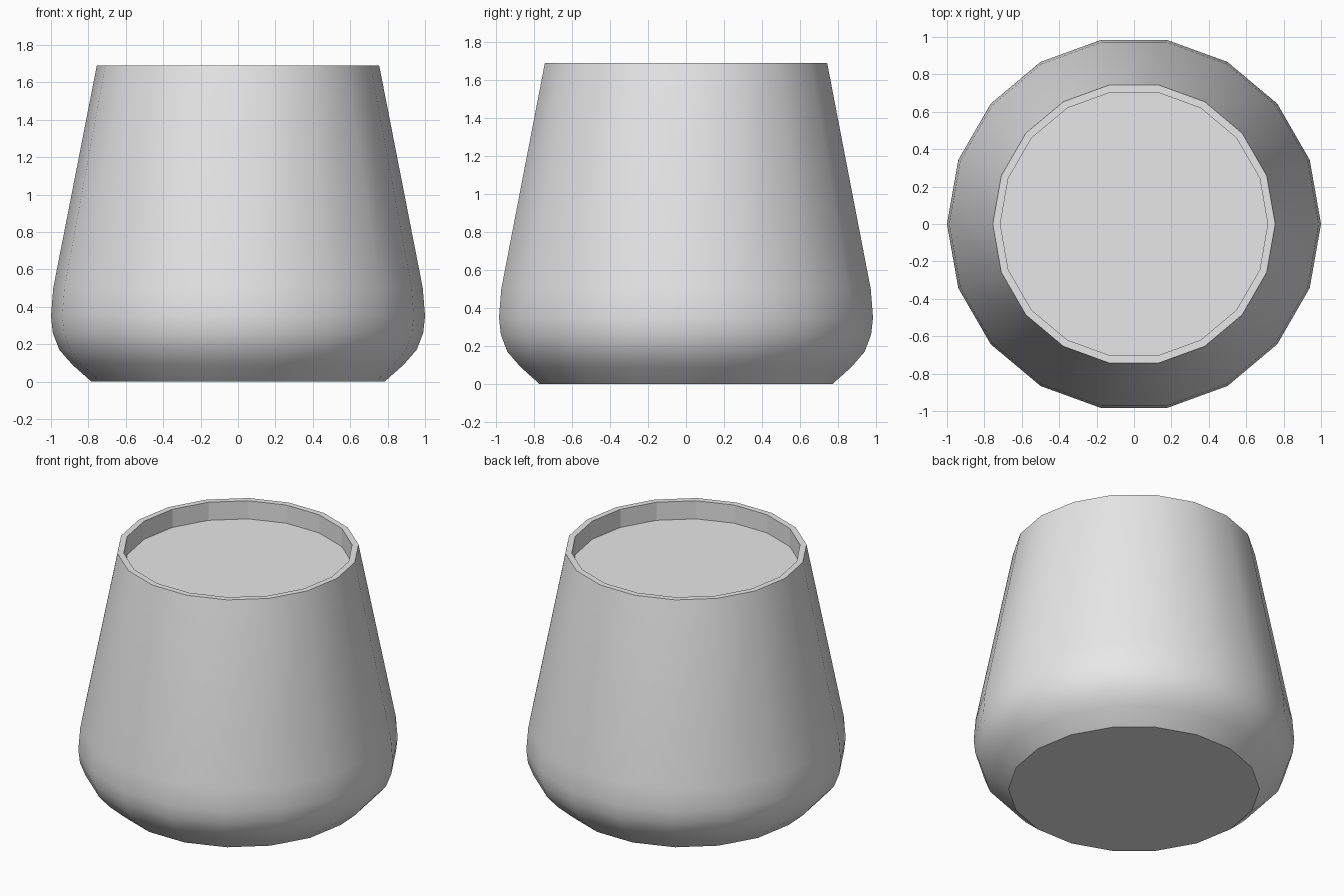
import bpy
import bmesh
from math import radians
from mathutils import Matrix, Vector

cube = bpy.data.objects.get("Cube")
if cube:
    bpy.data.objects.remove(cube, do_unlink=True)

SIDES = 18
HEIGHT = 1.69
RECESS = 0.125


def make_material(name, colour):
    mat = bpy.data.materials.new(name)
    mat.use_nodes = True
    mat.diffuse_color = colour
    mat.node_tree.nodes["Principled BSDF"].inputs["Base Color"].default_value = colour
    return mat


def lathe(name, profile, mat):
    """Spin a radius/height profile around z and close both ends with flat caps."""
    bm = bmesh.new()
    verts = [bm.verts.new((r, 0, z)) for r, z in profile]
    edges = [bm.edges.new(pair) for pair in zip(verts, verts[1:])]
    bmesh.ops.spin(bm, geom=verts + edges, cent=(0, 0, 0), axis=(0, 0, 1),
                   angle=radians(360), steps=SIDES, use_duplicate=False)
    bmesh.ops.remove_doubles(bm, verts=bm.verts, dist=0.0001)
    bmesh.ops.holes_fill(bm, edges=[e for e in bm.edges if e.is_boundary], sides=0)
    bmesh.ops.recalc_face_normals(bm, faces=bm.faces)

    # Smooth outer wall; flat caps, rim and inner wall
    for face in bm.faces:
        centre = face.calc_center_median()
        outward = face.normal.dot(Vector((centre.x, centre.y, 0)))
        face.smooth = outward > 0.1
    for edge in bm.edges:
        edge.smooth = edge.calc_face_angle(0) < radians(30)

    mesh = bpy.data.meshes.new(name)
    bm.to_mesh(mesh)
    bm.free()
    mesh.materials.append(mat)
    obj = bpy.data.objects.new(name, mesh)
    bpy.context.collection.objects.link(obj)
    return obj


grey = make_material("plain grey", (0.8, 0.8, 0.8, 1.0))

# Tapered pot: rounded foot, straight wall, thin rim, recessed top
pot_profile = [
    (0.783, 0), (0.885, 0.09), (0.955, 0.17), (0.99, 0.26), (1, 0.35),
    (0.988, 0.5), (0.755, HEIGHT), (0.715, HEIGHT), (0.715, HEIGHT - RECESS),
]
lathe("pot", pot_profile, grey)
